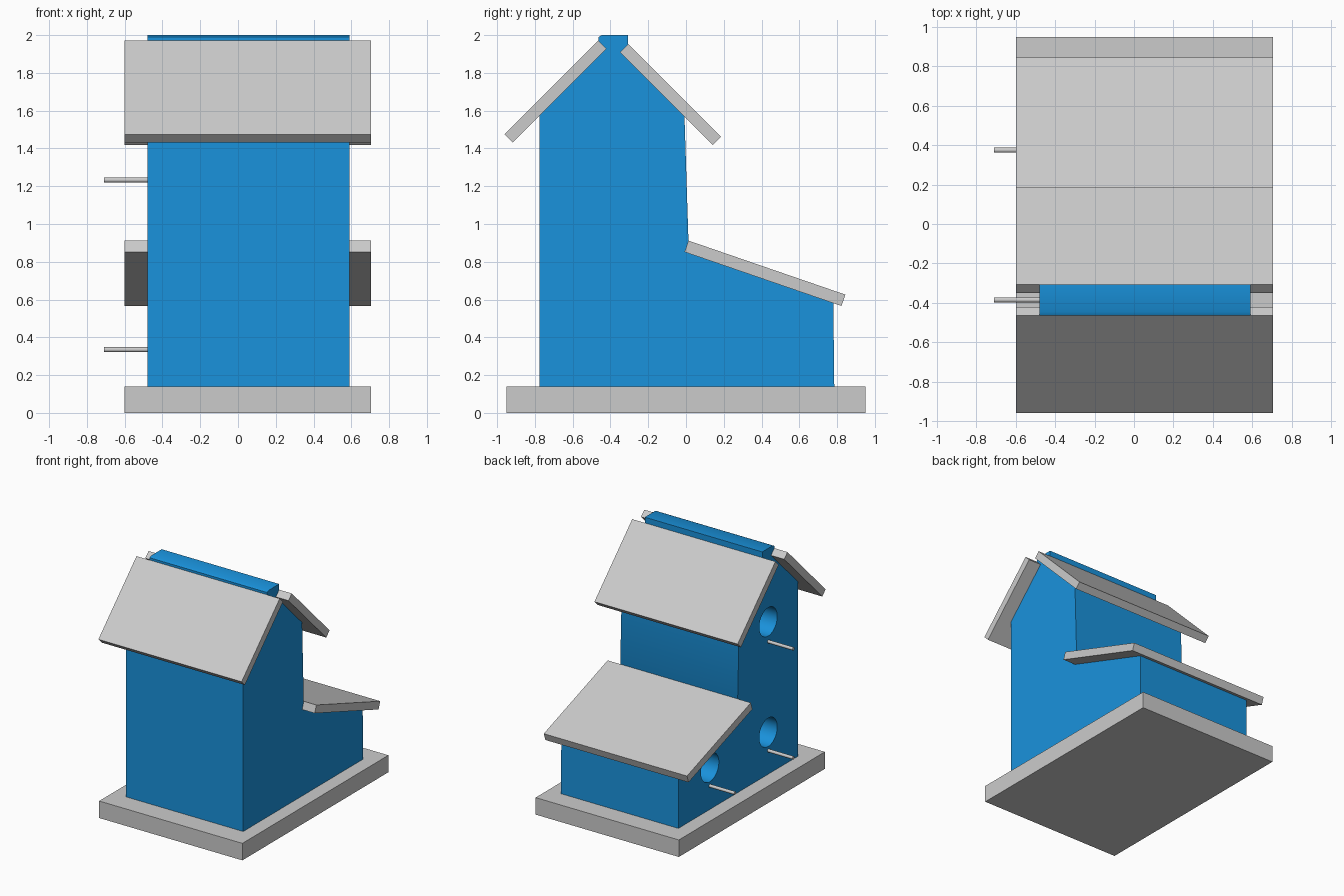
import bpy
import math

if "Cube" in bpy.data.objects:
    bpy.data.objects.remove(bpy.data.objects["Cube"])

blue = bpy.data.materials.new("blue_paint")
blue.diffuse_color = (0.01, 0.29, 0.72, 1)
blue.use_nodes = True
blue.node_tree.nodes["Principled BSDF"].inputs["Base Color"].default_value = blue.diffuse_color


def extrude_x(name, profile, x0, x1):
    """Closed solid from a counter-clockwise (y, z) profile, swept along x."""
    n = len(profile)
    verts = [(x, y, z) for x in (x0, x1) for y, z in profile]
    faces = [tuple(reversed(range(n))), tuple(range(n, 2 * n))]
    faces += [(i, (i + 1) % n, n + (i + 1) % n, n + i) for i in range(n)]
    mesh = bpy.data.meshes.new(name)
    mesh.from_pydata(verts, [], faces)
    obj = bpy.data.objects.new(name, mesh)
    bpy.context.collection.objects.link(obj)
    return obj


def rod_x(name, radius, x0, x1, y, z, sides):
    """Cylinder lying along x."""
    bpy.ops.mesh.primitive_cylinder_add(
        vertices=sides, radius=radius, depth=x1 - x0,
        location=((x0 + x1) / 2, y, z), rotation=(0, math.pi / 2, 0))
    obj = bpy.context.object
    obj.name = name
    return obj


def smooth(obj):
    bpy.ops.object.select_all(action='DESELECT')
    obj.select_set(True)
    bpy.context.view_layer.objects.active = obj
    bpy.ops.object.shade_smooth_by_angle(angle=math.radians(30))


# Boards: base and the three roof panels share the same width
boards = {
    "base": [(-0.95, 0), (0.95, 0), (0.95, 0.14), (-0.95, 0.14)],
    "front_roof": [(-0.917, 1.432), (-0.421, 1.928), (-0.464, 1.971), (-0.96, 1.475)],
    "back_roof": [(-0.35, 1.91), (0.142, 1.418), (0.185, 1.461), (-0.307, 1.953)],
    "lower_roof": [(-0.008, 0.852), (0.823, 0.566), (0.844, 0.626), (0.013, 0.912)],
}
for name, profile in boards.items():
    extrude_x(name, profile, -0.6, 0.705)

# House body: tower, lean-to and the ridge cap squeezed between the roof panels
body = extrude_x("house_body", [
    (-0.775, 0.14), (0.785, 0.14), (0.78, 0.581), (-0.008, 0.852), (0.013, 0.912),
    (-0.008, 1.568), (-0.35, 1.91), (-0.307, 1.953), (-0.307, 2.0), (-0.445, 2.0),
    (-0.464, 1.99), (-0.464, 1.971), (-0.421, 1.928), (-0.775, 1.574)], -0.48, 0.59)
body.data.materials.append(blue)

# Entrance holes with a perch below each
for i, (y, z) in enumerate([(-0.385, 1.395), (-0.385, 0.485), (0.375, 0.485)]):
    perch_z = 1.233 if z > 1 else 0.335
    smooth(rod_x(f"perch_{i + 1}", 0.013, -0.71, -0.47, y, perch_z, 24))
    cutter = rod_x("hole_cutter", 0.117, -0.8, -0.18, y, z, 48)
    cutter.data.materials.append(blue)
    cutter.hide_render = True
    mod = body.modifiers.new("hole", 'BOOLEAN')
    mod.operation = 'DIFFERENCE'
    mod.solver = 'EXACT'
    mod.object = cutter
    bpy.context.view_layer.objects.active = body
    bpy.ops.object.modifier_apply(modifier=mod.name)
    bpy.data.objects.remove(cutter)
smooth(body)
